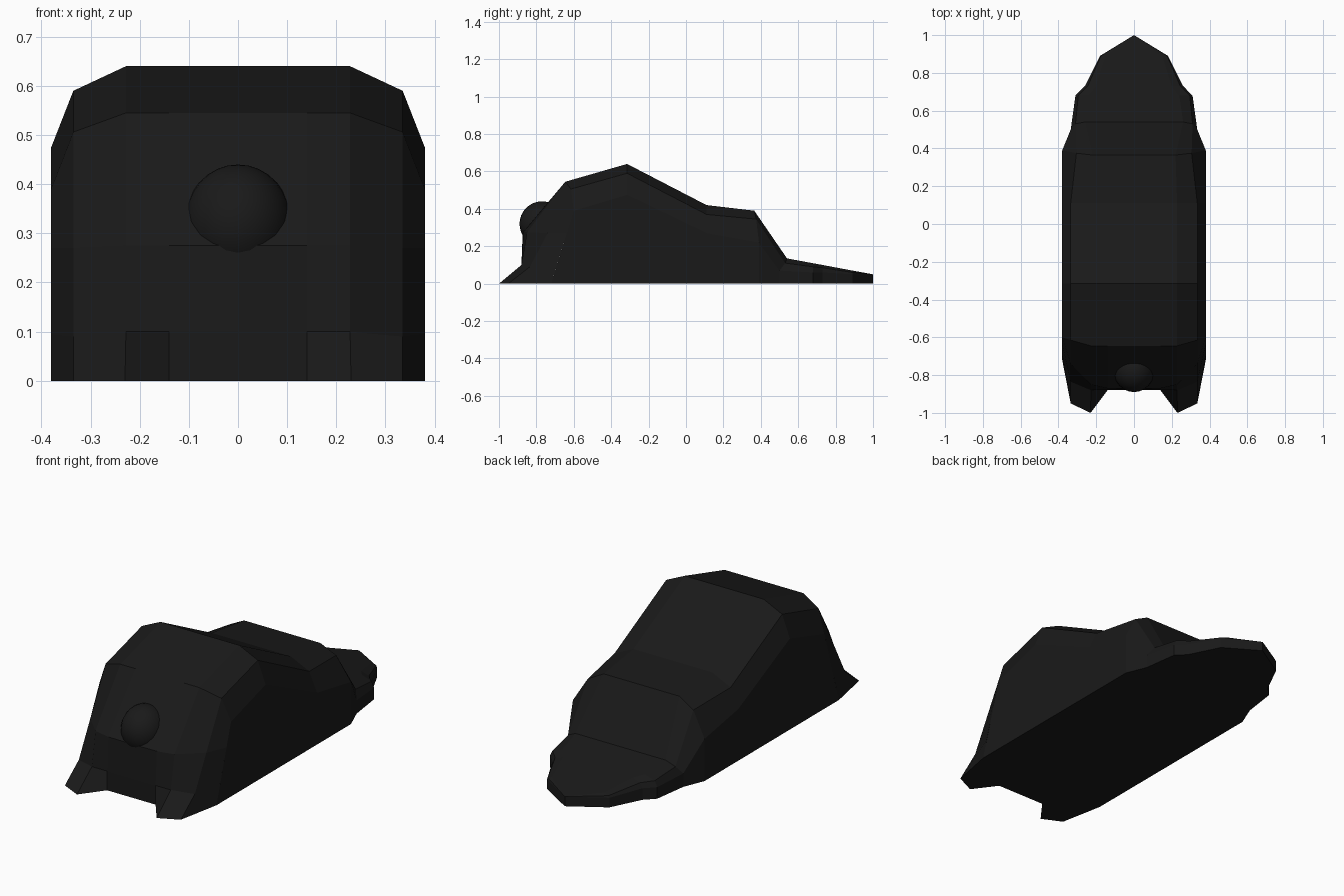
import bpy, bmesh

if "Cube" in bpy.data.objects:
    bpy.data.objects.remove(bpy.data.objects["Cube"])

black = bpy.data.materials.new("black")
black.diffuse_color = (0.01, 0.01, 0.01, 1)
black.use_nodes = True
black.node_tree.nodes["Principled BSDF"].inputs["Base Color"].default_value = black.diffuse_color


def strip(bm, rows):
    """Join successive rows of points with quads."""
    grid = [[bm.verts.new(p) for p in row] for row in rows]
    for r, s in zip(grid, grid[1:]):
        for i in range(len(r) - 1):
            bm.faces.new((r[i], r[i + 1], s[i + 1], s[i]))


def ring(side, shoulder, top):
    """Half cross-section from bottom centre up to top centre."""
    x, y, z = side
    return [(0, y, 0), (x, y, 0), side, shoulder, top, (0, top[1], top[2])]


# Body: half sections from front to tail tip
bm = bmesh.new()
front = ring((.38, -.60, .39), (.335, -.615, .506), (.228, -.645, .545))
front[0], front[1] = (0, -.72, 0), (.38, -.72, 0)
strip(bm, [
    front,
    ring((.38, -.315, .475), (.335, -.315, .59), (.228, -.315, .64)),
    ring((.38, .11, .27), (.335, .11, .37), (.228, .11, .42)),
    ring((.38, .39, .22), (.305, .375, .345), (.22, .365, .39)),
    ring((.335, .50, .07), (.31, .53, .11), (.26, .54, .135)),
    ring((.31, .68, .06), (.295, .68, .09), (.24, .68, .109)),
    ring((.26, .73, .06), (.245, .73, .085), (.20, .73, .10)),
    ring((.18, .89, .05), (.175, .89, .06), (.15, .89, .07)),
    ring((0, 1, .05), (0, 1, .05), (0, 1, .05)),
])

# Front face, running down to the two pointed feet
foot = [(.38, -.72, 0), (.335, -.95, 0), (.23, -1, 0), (.14, -.88, 0), (0, -.88, 0)]
strip(bm, [
    [front[2], front[3], front[4], (.14, -.645, .545), front[5]],
    [(.38, -.637, .27), (.335, -.74, .27), (.228, -.85, .275), (.14, -.87, .275), (0, -.873, .275)],
    [(.38, -.691, .095), (.335, -.835, .09), (.228, -.88, .1), (.14, -.88, .1), (0, -.88, .1)],
    foot,
])
bm.faces.new([bm.verts.new(p) for p in [(0, -.72, 0)] + foot])

bmesh.ops.remove_doubles(bm, verts=bm.verts, dist=1e-4)
bmesh.ops.recalc_face_normals(bm, faces=bm.faces)
mesh = bpy.data.meshes.new("body")
bm.to_mesh(mesh)
bm.free()
body = bpy.data.objects.new("body", mesh)
bpy.context.collection.objects.link(body)
body.data.materials.append(black)
mirror = body.modifiers.new("mirror", 'MIRROR')
mirror.use_clip = True

# Round nose sunk into the front face
bpy.ops.mesh.primitive_uv_sphere_add(segments=24, ring_count=16, location=(0, -.77, .32))
nose = bpy.context.object
nose.name = "nose"
nose.scale = (.11, .12, .12)
bpy.ops.object.shade_smooth()
nose.data.materials.append(black)
